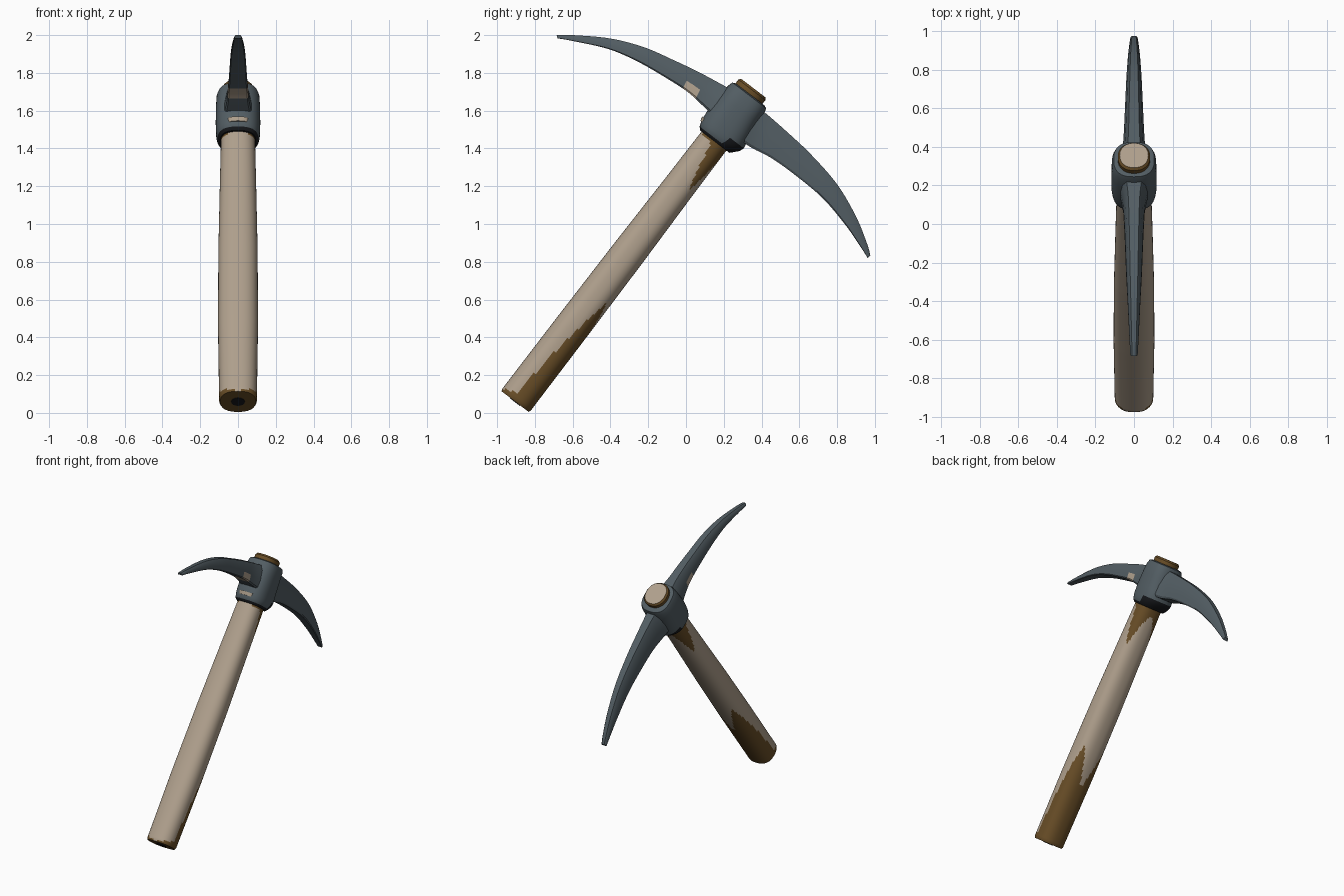
import bpy, bmesh, math
from mathutils import Vector

if "Cube" in bpy.data.objects:
    bpy.data.objects.remove(bpy.data.objects["Cube"])

# Handle frame: S runs up the handle, N points to its underside
BASE = Vector((0, -0.905, 0.06))
S = Vector((0, 0.607, 0.795))
N = Vector((0, 0.795, -0.607))


def mat(name, rgb):
    m = bpy.data.materials.new(name)
    m.diffuse_color = (*rgb, 1)
    m.use_nodes = True
    m.node_tree.nodes["Principled BSDF"].inputs["Base Color"].default_value = m.diffuse_color
    return m


PALE = mat("pale wood", (0.43, 0.35, 0.265))
BROWN = mat("brown wood", (0.14, 0.075, 0.02))
STEEL = mat("blue grey steel", (0.085, 0.11, 0.125))
DARK = mat("dark recess", (0.008, 0.009, 0.011))


def loft(name, rings, mats, rule=None, angle=40):
    """Skin a list of closed rings, cap both ends, colour faces by a rule."""
    bm = bmesh.new()
    loops = [[bm.verts.new(p) for p in r] for r in rings]
    k = len(loops[0])
    for a, b in zip(loops, loops[1:]):
        for i in range(k):
            bm.faces.new((a[i], a[(i + 1) % k], b[(i + 1) % k], b[i]))
    bm.faces.new(loops[0][::-1])
    bm.faces.new(loops[-1])
    bmesh.ops.recalc_face_normals(bm, faces=bm.faces)
    bm.normal_update()
    if rule:
        for f in bm.faces:
            f.material_index = rule(f.calc_center_median(), f.normal)
    me = bpy.data.meshes.new(name)
    bm.to_mesh(me)
    bm.free()
    for m in mats:
        me.materials.append(m)
    ob = bpy.data.objects.new(name, me)
    bpy.context.collection.objects.link(ob)
    bpy.context.view_layer.objects.active = ob
    ob.select_set(True)
    bpy.ops.object.shade_smooth_by_angle(angle=math.radians(angle))
    ob.select_set(False)
    return ob


def oval(s, rx, rn, e=2.4, n0=0.0, tilt=0.0, k=56):
    """Superellipse ring across the handle axis."""
    ring = []
    for i in range(k):
        t = 2 * math.pi * i / k
        c, d = math.cos(t), math.sin(t)
        x = rx * math.copysign(abs(c) ** (2 / e), c)
        n = rn * math.copysign(abs(d) ** (2 / e), d)
        ring.append(BASE + S * (s + tilt * n) + N * (n + n0) + Vector((x, 0, 0)))
    return ring


def lerp_table(table, s):
    for a, b in zip(table, table[1:]):
        if s <= b[0]:
            f = (s - a[0]) / (b[0] - a[0])
            return [u + (v - u) * f for u, v in zip(a, b)]
    return list(table[-1])


def local(p):
    d = p - BASE
    return d.dot(S), d.dot(N)


# Handle: worn brown stain on the underside at both ends
def handle_colour(p, nor):
    s, n = local(p)
    if nor.dot(S) < -0.5 or s > 1.74:
        return 1
    th = math.degrees(math.atan2(abs(p.x), n))
    low = lerp_table([(0, 0.42), (50, 0.72), (70, 0.55), (88, 0.3),
                      (102, 0.04), (181, 0.0)], th)[1]
    high = lerp_table([(0, 1.70), (30, 1.62), (58, 1.44), (75, 1.56),
                       (95, 1.72), (181, 1.74)], th)[1]
    return 1 if s < low or s > high else 0


SHAPE = [(0, 0.094, 0.09), (0.012, 0.1, 0.095), (0.5, 0.106, 0.094),
         (1.0, 0.104, 0.091), (1.45, 0.096, 0.085), (1.85, 0.088, 0.082)]
stations = [0, 0.012] + [0.012 + 1.838 * i / 130 for i in range(1, 131)]
loft("handle", [oval(*lerp_table(SHAPE, s)) for s in stations],
     [PALE, BROWN], handle_colour)

# Small dark hole mark in the butt of the handle
loft("butt_hole", [oval(-0.003, 0.036, 0.034, 2, k=16), oval(0.004, 0.036, 0.034, 2, k=16)], [DARK])

# Handle end showing above the head
loft("handle_top", [oval(1.9, 0.08, 0.086, 2.2, -0.005), oval(2.072, 0.084, 0.09, 2.2, -0.005),
                    oval(2.084, 0.074, 0.08, 2.2, -0.005)],
     [PALE, BROWN], lambda p, nor: 0 if nor.dot(S) > 0.9 else 1)

# Socket: thick steel eye around the handle with a dark throat below


def socket_colour(p, nor):
    s, n = local(p)
    if nor.dot(S) < -0.5 or (s < 1.795 and n > 0.05):
        return 1
    return 0


SOCKET = [(1.735, 0.095, 0.098, 0.005), (1.75, 0.108, 0.112, 0.005), (1.775, 0.114, 0.128, 0.012),
          (1.80, 0.117, 0.135, 0.014), (1.86, 0.118, 0.132, 0.006), (1.95, 0.117, 0.124, 0.002),
          (2.015, 0.114, 0.12, 0.002), (2.04, 0.105, 0.113, 0.002), (2.047, 0.085, 0.095, 0.002)]
loft("socket", [oval(s, rx, rn, 2.6, n0) for s, rx, rn, n0 in SOCKET],
     [STEEL, DARK], socket_colour, 35)


# Blades: rows of outer edge (y, z), inner edge (y, z), half width
def blade(name, rows, rule=None, steps=8):
    rows = [Vector(r) for r in rows]
    pts = [rows[0]] + rows + [rows[-1]]
    rings = []
    for i in range(1, len(pts) - 2):
        a, b, c, d = pts[i - 1:i + 3]
        for j in range(steps + (i == len(pts) - 3)):
            t = j / steps
            q = 0.5 * (2 * b + (c - a) * t + (2 * a - 5 * b + 4 * c - d) * t * t
                       + (3 * b - a - 3 * c + d) * t ** 3)
            oy, oz, iy, iz, w = q

            def at(x, f):
                return Vector((x * w, iy + (oy - iy) * f, iz + (oz - iz) * f))
            half = [(0.88, 0.0), (1, 0.07), (0.97, 0.4), (0.78, 0.8), (0.5, 1.0)]
            rings.append([at(x, f) for x, f in half] + [at(-x, f) for x, f in reversed(half)])
    loft(name, rings, [STEEL, PALE], rule, 30)


def chipped(p, nor):
    # Bare patch at the inner root of the blade
    inner = p.z < 1.74 - 0.62 * p.y and p.z > 1.665
    return 1 if inner and -0.01 < p.y < 0.06 else 0


blade("upper_blade", [
    (-0.685, 2.0, -0.68, 1.983, 0.019),
    (-0.60, 2.0, -0.59, 1.967, 0.024),
    (-0.40, 1.982, -0.41, 1.926, 0.033),
    (-0.22, 1.935, -0.26, 1.862, 0.041),
    (-0.06, 1.865, -0.11, 1.776, 0.047),
    (0.06, 1.808, 0.01, 1.698, 0.053),
    (0.16, 1.755, 0.09, 1.625, 0.062),
    (0.26, 1.70, 0.20, 1.52, 0.09)], chipped)

blade("lower_blade", [
    (0.976, 0.835, 0.962, 0.82, 0.019),
    (0.957, 0.90, 0.915, 0.893, 0.025),
    (0.90, 1.04, 0.84, 1.0, 0.033),
    (0.80, 1.21, 0.72, 1.14, 0.041),
    (0.66, 1.37, 0.57, 1.265, 0.048),
    (0.53, 1.492, 0.45, 1.35, 0.054),
    (0.42, 1.588, 0.345, 1.405, 0.064),
    (0.33, 1.66, 0.25, 1.47, 0.09)])

# Bare chip on the upper lip of the socket, facing the front
loft("socket_chip", [oval(1.777, 0.05, 0.02, 2.6, -0.102, k=24),
                     oval(1.80, 0.055, 0.022, 2.6, -0.107, k=24)], [PALE])
